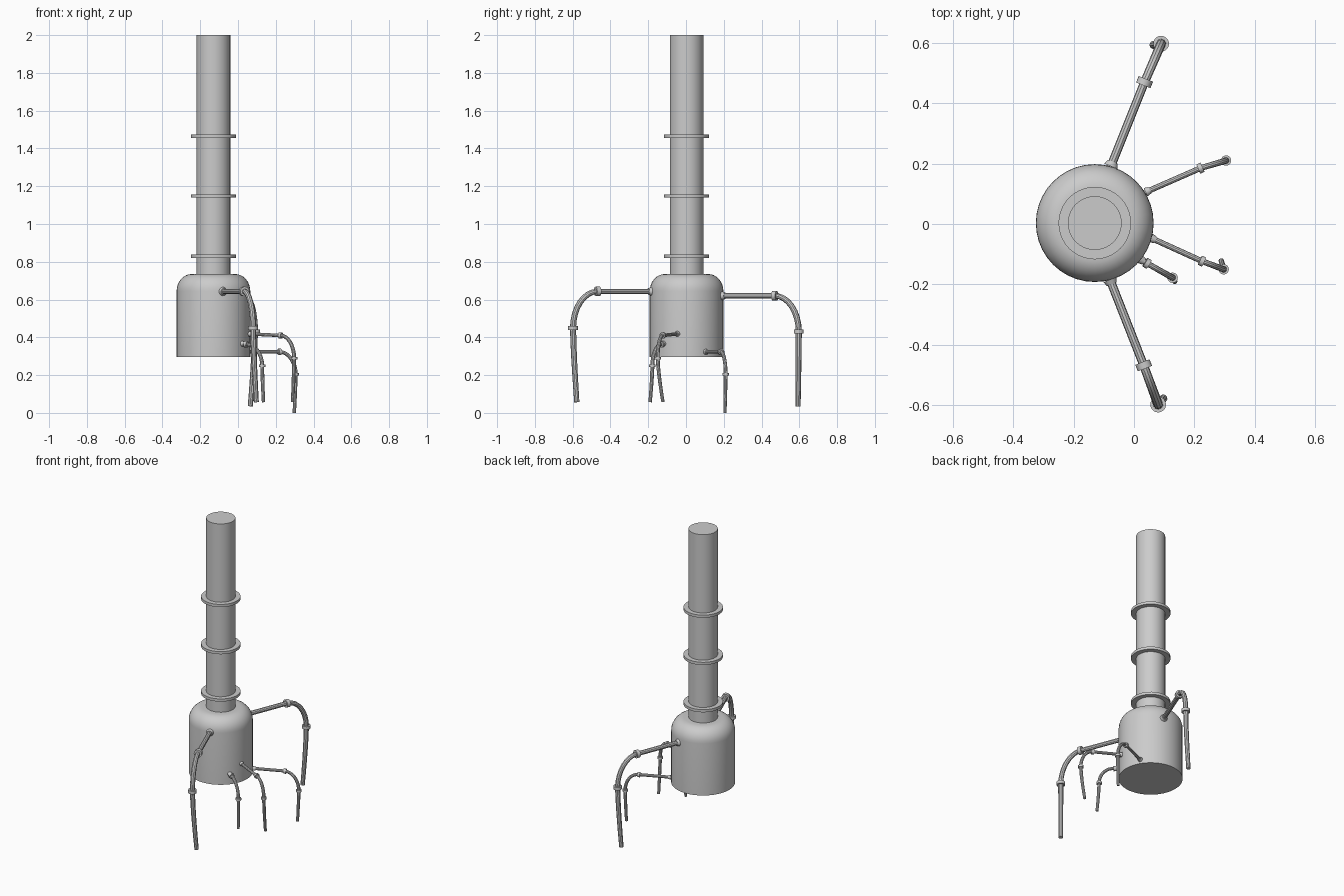
import bpy, math
from mathutils import Vector

if "Cube" in bpy.data.objects:
    bpy.data.objects.remove(bpy.data.objects["Cube"])

CX, CY = -0.13, 0.003


def smooth(ob, angle=35):
    bpy.ops.object.select_all(action='DESELECT')
    ob.select_set(True)
    bpy.context.view_layer.objects.active = ob
    bpy.ops.object.shade_smooth_by_angle(angle=math.radians(angle))


def lathe(name, profile, sides=40):
    """Closed solid of revolution about the body axis; profile is (radius, z)."""
    verts, faces = [], []
    for r, z in profile:
        for i in range(sides):
            a = 2 * math.pi * i / sides
            verts.append((CX + r * math.cos(a), CY + r * math.sin(a), z))
    for k in range(len(profile) - 1):
        for i in range(sides):
            j = (i + 1) % sides
            faces.append((k * sides + i, k * sides + j,
                          (k + 1) * sides + j, (k + 1) * sides + i))
    faces.append(tuple(reversed(range(sides))))
    faces.append(tuple(range((len(profile) - 1) * sides, len(profile) * sides)))
    me = bpy.data.meshes.new(name)
    me.from_pydata(verts, [], faces)
    ob = bpy.data.objects.new(name, me)
    bpy.context.collection.objects.link(ob)
    smooth(ob)


def disc(name, centre, axis, r1, r2, depth):
    bpy.ops.mesh.primitive_cone_add(vertices=20, radius1=r1, radius2=r2, depth=depth,
                                    location=centre,
                                    rotation=Vector(axis).to_track_quat('Z', 'Y').to_euler())
    ob = bpy.context.object
    ob.name = name
    smooth(ob)


def tube(name, pts, radii):
    cu = bpy.data.curves.new(name, 'CURVE')
    cu.dimensions = '3D'
    cu.bevel_depth = 1.0
    cu.bevel_resolution = 3
    cu.use_fill_caps = True
    sp = cu.splines.new('POLY')
    sp.points.add(len(pts) - 1)
    for p, co, r in zip(sp.points, pts, radii):
        p.co = (*co, 1)
        p.radius = r
    ob = bpy.data.objects.new(name, cu)
    bpy.context.collection.objects.link(ob)
    bpy.ops.object.select_all(action='DESELECT')
    ob.select_set(True)
    bpy.context.view_layer.objects.active = ob
    bpy.ops.object.convert(target='MESH')
    smooth(bpy.context.object)


def pipe(name, start, joint, collar, end, r):
    s, j, c, e = map(Vector, (start, joint, collar, end))
    out = (j - s).normalized()
    pts, radii = [s - out * 0.02, j], [r, r]
    # elbow: quarter ellipse from the horizontal run to the drop
    n = 8
    for i in range(1, n + 1):
        a = math.pi / 2 * i / n
        h = j.lerp(c, math.sin(a))
        pts.append(Vector((h.x, h.y, c.z + (j.z - c.z) * math.cos(a))))
        radii.append(r * (1 + 0.12 * i / n))
    # drop leg, bending slightly towards its end
    for i in range(1, 6):
        t = i / 5
        h = c.lerp(e, t ** 1.4)
        pts.append(Vector((h.x, h.y, c.z + (e.z - c.z) * t)))
        radii.append(r * (1.12 - 0.17 * t))
    tube(name, pts, radii)
    disc(name + "_wall_flange", s + out * 0.004, out, r * 1.6, r * 1.2, 0.016)
    disc(name + "_joint", j, out, r * 1.75, r * 1.75, r * 1.6)
    disc(name + "_collar", c, (0, 0, 1), r * 1.8, r * 1.8, r * 1.4)


# Tank with rounded shoulder
shoulder = [(0.115 + 0.08 * math.cos(math.pi / 2 * i / 8),
             0.645 + 0.09 * math.sin(math.pi / 2 * i / 8)) for i in range(9)]
lathe("tank_body", [(0.195, 0.297)] + shoulder)

# Stack and its flange rings
lathe("stack", [(0.089, 0.72), (0.089, 2.0)])
for k, z in enumerate((0.83, 1.148, 1.465)):
    lathe(f"stack_ring_{k + 1}", [(0.12, z - 0.009), (0.12, z + 0.009)])

# Large side pipes
pipe("rear_large_pipe", (-0.075, 0.195, 0.62), (0.035, 0.47, 0.62),
     (0.09, 0.597, 0.43), (0.065, 0.593, 0.035), 0.0145)
pipe("front_large_pipe", (-0.078, -0.188, 0.643), (0.032, -0.468, 0.643),
     (0.08, -0.598, 0.45), (0.097, -0.578, 0.057), 0.0145)

# Small right-hand pipes
pipe("small_pipe_rear", (0.042, 0.107, 0.323), (0.22, 0.185, 0.323),
     (0.305, 0.21, 0.205), (0.298, 0.206, 0.0), 0.0095)
pipe("small_pipe_middle", (0.06, -0.048, 0.418), (0.225, -0.123, 0.41),
     (0.297, -0.15, 0.29), (0.289, -0.122, 0.058), 0.0095)
pipe("small_pipe_front", (0.023, -0.118, 0.366), (0.043, -0.13, 0.363),
     (0.128, -0.178, 0.25), (0.135, -0.19, 0.057), 0.0095)
